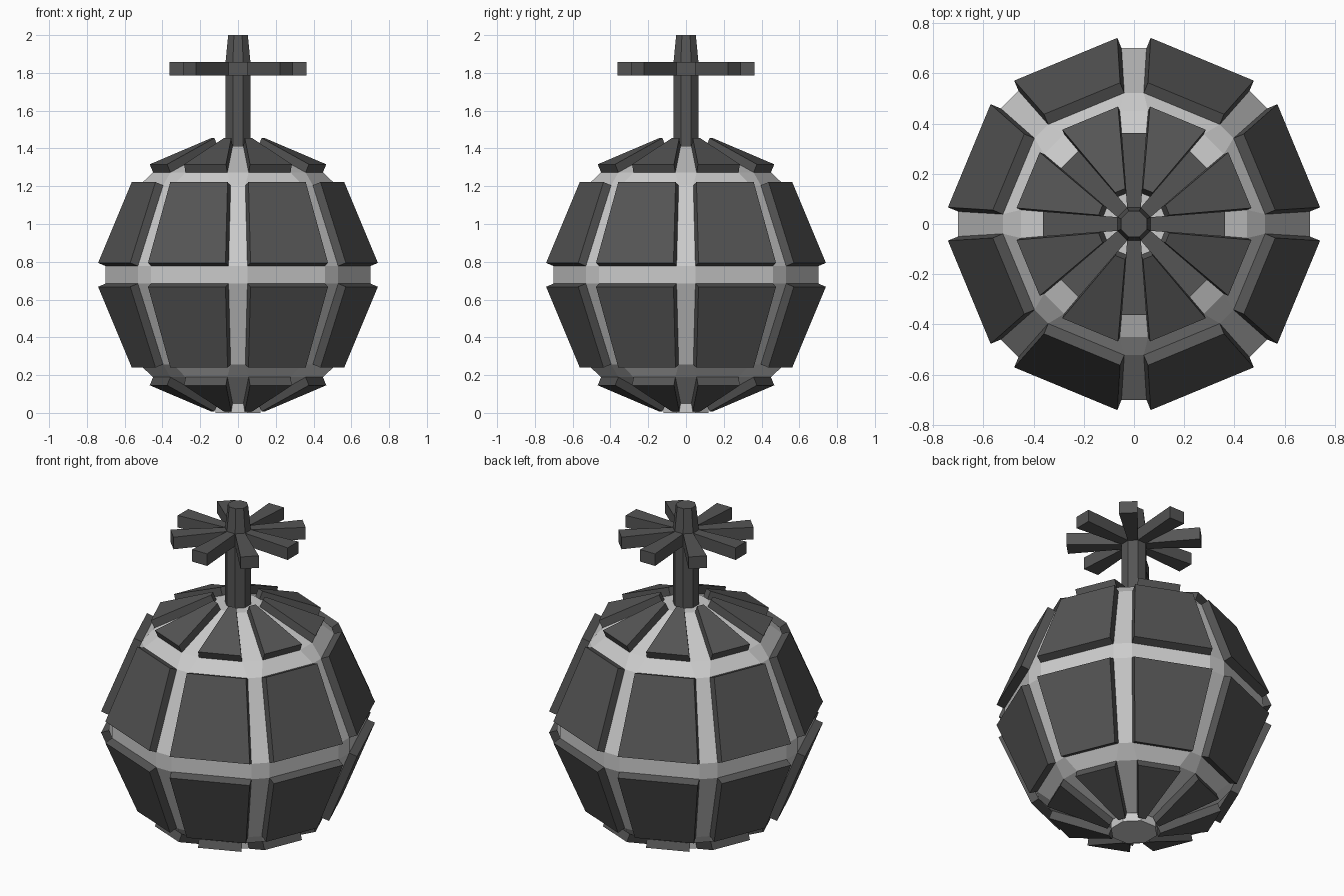
import bpy, bmesh
from math import sin, cos, pi
from mathutils import Vector

if "Cube" in bpy.data.objects:
    bpy.data.objects.remove(bpy.data.objects["Cube"])

N = 8            # sides around the body
ZC = 0.731       # equator height
DEPTH = 0.047    # panel thickness

dark = bpy.data.materials.new("dark_metal")
dark.diffuse_color = (0.09, 0.09, 0.09, 1)
dark.use_nodes = True
dark.node_tree.nodes["Principled BSDF"].inputs["Base Color"].default_value = dark.diffuse_color

# Panel footprints: (radius, height from equator, half width), lower and upper edge
MAIN = [(0.666, 0.046, 0.222), (0.497, 0.474, 0.164)]
CAP = [(0.437, 0.542, 0.120), (0.125, 0.681, 0.021)]


def finish(name, bm, mat=None):
    bmesh.ops.recalc_face_normals(bm, faces=bm.faces)
    me = bpy.data.meshes.new(name)
    bm.to_mesh(me)
    bm.free()
    if mat:
        me.materials.append(mat)
    ob = bpy.data.objects.new(name, me)
    bpy.context.collection.objects.link(ob)
    return ob


def quad(rows, k, side, lift=0.0):
    """Four corners of one panel on body side k; side = 1 upper, -1 lower half."""
    a = (k + 0.5) * 2 * pi / N
    (r0, z0, _), (r1, z1, _) = rows
    n = Vector((z1 - z0, r0 - r1)).normalized() * lift
    pts = []
    for (r, z, w), signs in zip(rows, ((-1, 1), (1, -1))):
        for s in signs:
            rr, t = r + n.x, w * s
            pts.append(Vector((rr * cos(a) - t * sin(a), rr * sin(a) + t * cos(a),
                               ZC + side * (z + n.y))))
    return pts


def loft(bm, rings):
    """Octagonal column from (apothem, z) rings; returns the wall faces by level."""
    loops = []
    for ap, z in rings:
        r = ap / cos(pi / N)
        loops.append([bm.verts.new((r * cos((i + .5) * 2 * pi / N),
                                    r * sin((i + .5) * 2 * pi / N), z)) for i in range(N)])
    walls = [[bm.faces.new((a[i], a[(i + 1) % N], b[(i + 1) % N], b[i])) for i in range(N)]
             for a, b in zip(loops, loops[1:])]
    bm.faces.new(loops[0][::-1])
    bm.faces.new(loops[-1])
    return walls


# Core: faceted body with flat ribs, the hull of all the panel footprints
bm = bmesh.new()
for rows in (MAIN, CAP):
    for side in (1, -1):
        for k in range(N):
            for p in quad(rows, k, side):
                bm.verts.new(p)
bmesh.ops.convex_hull(bm, input=bm.verts)
bmesh.ops.dissolve_limit(bm, angle_limit=0.02, verts=bm.verts, edges=bm.edges)
finish("body_core", bm)

# Raised armour panels, four rings of eight
for name, rows, side in (("upper_panels", MAIN, 1), ("lower_panels", MAIN, -1),
                         ("top_panels", CAP, 1), ("bottom_panels", CAP, -1)):
    bm = bmesh.new()
    for k in range(N):
        base = [bm.verts.new(p) for p in quad(rows, k, side)]
        top = [bm.verts.new(p) for p in quad(rows, k, side, DEPTH)]
        bm.faces.new(base[::-1])
        bm.faces.new(top)
        for i in range(4):
            j = (i + 1) % 4
            bm.faces.new((base[i], base[j], top[j], top[i]))
    finish(name, bm, dark)

# Foot plug under the body
bm = bmesh.new()
loft(bm, [(0.12, 0.0), (0.12, 0.06)])
finish("foot_plug", bm)

# Stem with eight flared spokes pulled out of its collar
bm = bmesh.new()
walls = loft(bm, [(0.066, 1.38), (0.066, 1.785), (0.066, 1.857), (0.052, 2.0)])
spokes = bmesh.ops.extrude_discrete_faces(bm, faces=walls[1])["faces"]
for f in spokes:
    f.normal_update()
    c = f.calc_center_median()
    n = Vector((c.x, c.y, 0)).normalized()
    t = Vector((-n.y, n.x, 0))
    for v in f.verts:
        s = 1 if v.co.dot(t) > 0 else -1
        z = v.co.z
        v.co = n * 0.363 + t * (0.05 * s)
        v.co.z = z
finish("stem_and_spokes", bm, dark)
